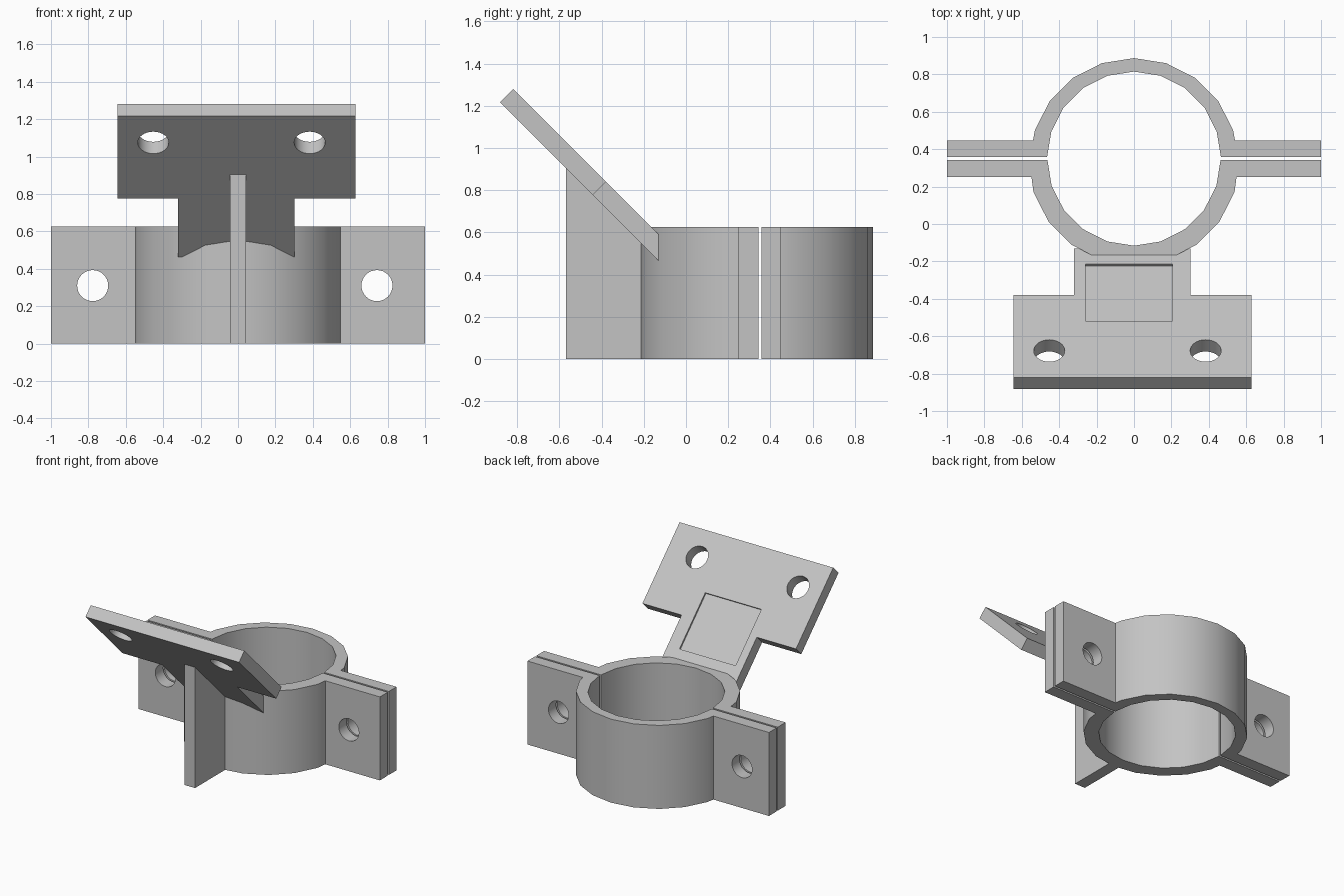
import bpy, bmesh
from math import sin, cos, radians
from mathutils import Vector

if "Cube" in bpy.data.objects:
    bpy.data.objects.remove(bpy.data.objects["Cube"], do_unlink=True)

grey = bpy.data.materials.new("light grey")
grey.use_nodes = True
COLOUR = (0.55, 0.55, 0.55, 1)
grey.diffuse_color = COLOUR
grey.node_tree.nodes["Principled BSDF"].inputs["Base Color"].default_value = COLOUR

HEIGHT = 0.625
TILT = radians(-45)


def prism(name, outline, low, high, axis="z"):
    """Extrude an outline: xy points along z, or yz points along x."""
    bm = bmesh.new()
    place = (lambda a, b: (a, b, low)) if axis == "z" else (lambda a, b: (low, a, b))
    face = bm.faces.new([bm.verts.new(place(a, b)) for a, b in outline])
    grown = bmesh.ops.extrude_face_region(bm, geom=[face])["geom"]
    step = Vector((0, 0, high - low)) if axis == "z" else Vector((high - low, 0, 0))
    bmesh.ops.translate(bm, vec=step, verts=[v for v in grown if isinstance(v, bmesh.types.BMVert)])
    bmesh.ops.recalc_face_normals(bm, faces=bm.faces)
    mesh = bpy.data.meshes.new(name)
    bm.to_mesh(mesh)
    bm.free()
    mesh.materials.append(grey)
    obj = bpy.data.objects.new(name, mesh)
    bpy.context.collection.objects.link(obj)
    return obj


def combine(obj, other, operation):
    """Apply a boolean and discard the helper."""
    mod = obj.modifiers.new("cut", "BOOLEAN")
    mod.operation, mod.object, mod.solver = operation, other, "EXACT"
    bpy.context.view_layer.objects.active = obj
    bpy.ops.object.modifier_apply(modifier=mod.name)
    bpy.data.objects.remove(other, do_unlink=True)


def drill(obj, location, tilt):
    bpy.ops.mesh.primitive_cylinder_add(vertices=32, radius=0.083, depth=0.4,
                                        location=location, rotation=(tilt, 0, 0))
    cutter = bpy.context.object
    cutter.data.materials.append(grey)
    combine(obj, cutter, "DIFFERENCE")


def smooth(obj):
    bpy.ops.object.select_all(action="DESELECT")
    obj.select_set(True)
    bpy.context.view_layer.objects.active = obj
    bpy.ops.object.shade_smooth_by_angle(angle=radians(30))


def clamp_half(name, side, face, flange, joint, outer, inner):
    """Half ring with two flanges; outer and inner are (centre y, radius)."""
    def arc(circle, steps):
        centre, r = circle
        return [(r * cos(radians(18 * i)), centre + side * r * sin(radians(18 * i))) for i in steps]
    outline = [(1, face), (1, flange), (joint, flange)]
    outline += arc(outer, range(1, 10))
    outline += [(-joint, flange), (-1, flange), (-1, face), (-inner[1], face)]
    outline += arc(inner, range(9, 0, -1)) + [(inner[1], face)]
    half = prism(name, outline, 0, HEIGHT)
    for x in (-0.777, 0.743):
        drill(half, (x, face, 0.31), radians(90))
    smooth(half)


# Two-part pipe clamp
clamp_half("front_clamp", -1, 0.343, 0.25, 0.548, (0.345, 0.565), (0.347, 0.463))
clamp_half("back_clamp", 1, 0.357, 0.447, 0.54, (0.33, 0.557), (0.35, 0.465))

# Sloping T-shaped mounting plate
plate = prism("mounting_plate", [(-0.38, 0.84), (-0.82, 1.28), (-0.883, 1.217), (-0.443, 0.777)],
              -0.645, 0.627, "x")
stem = prism("plate_stem", [(-0.13, 0.464), (-0.13, 0.59), (-0.38, 0.84), (-0.443, 0.777)],
             -0.32, 0.303, "x")
combine(plate, stem, "UNION")
for x in (-0.453, 0.383):
    drill(plate, (x, -0.709, 1.106), TILT)

# Shallow recess on the upper surface
bpy.ops.mesh.primitive_cube_add(size=1, location=(-0.0275, -0.3675, 0.8275), rotation=(TILT, 0, 0))
recess = bpy.context.object
recess.scale = (0.465, 0.431, 0.026)
recess.data.materials.append(grey)
combine(plate, recess, "DIFFERENCE")
smooth(plate)

# Upright rib under the plate
prism("support_rib", [(-0.57, 0), (-0.19, 0), (-0.19, 0.526), (-0.57, 0.906)], -0.043, 0.043, "x")
